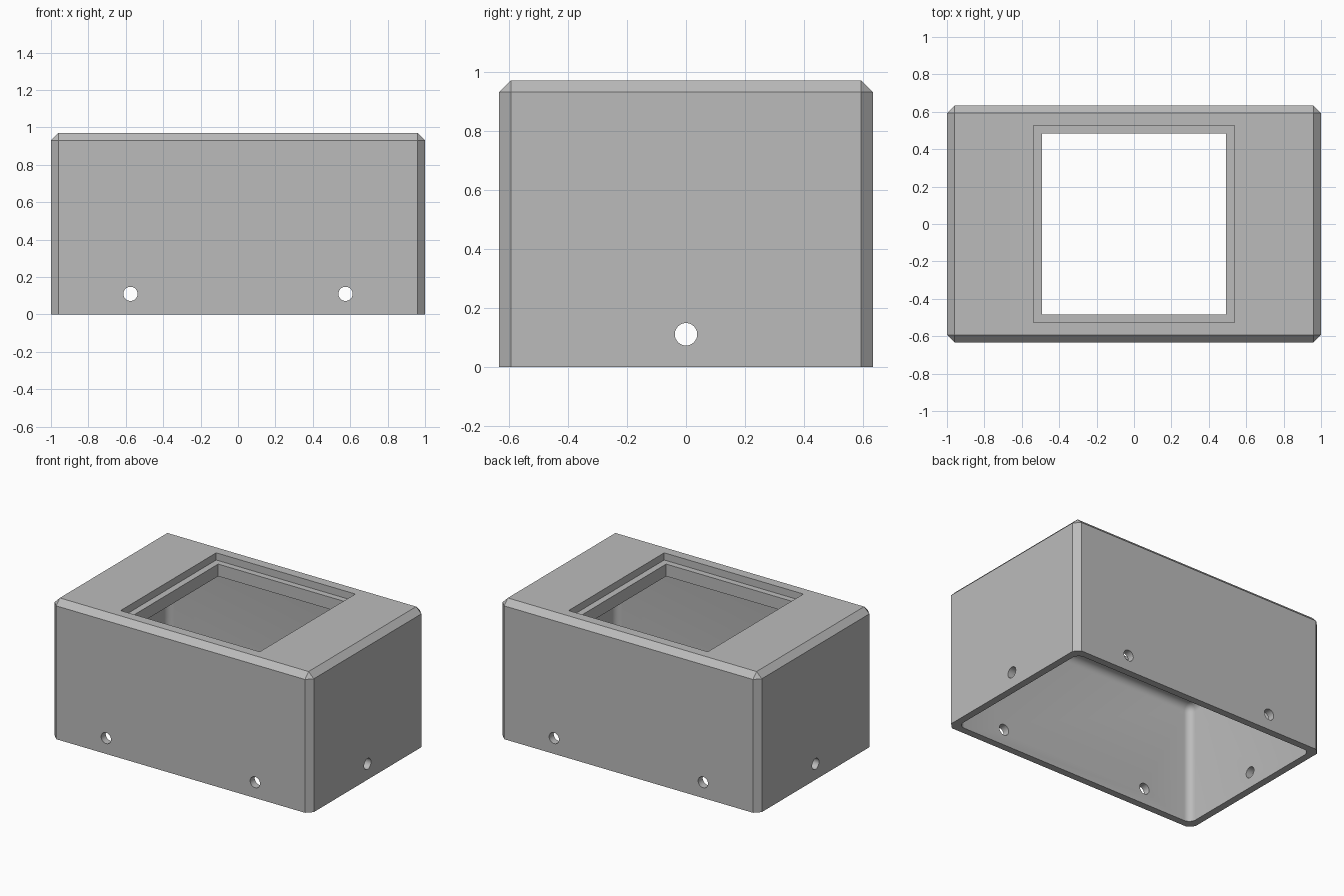
import bpy, bmesh, math
from mathutils import Matrix, Vector

default = bpy.data.objects.get("Cube")
if default:
    bpy.data.objects.remove(default, do_unlink=True)

HALF_X, HALF_Y, HEIGHT = 1.0, 0.633, 0.97
WALL, CEILING, CHAMFER = 0.05, 0.835, 0.04
HOLE_Z, HOLE_R = 0.11, 0.038


def box(name, hx, hy, z0, z1, bevel=0, segments=1):
    """Box with its vertical and top edges optionally bevelled."""
    bm = bmesh.new()
    bmesh.ops.create_cube(bm, size=1)
    bmesh.ops.scale(bm, vec=(2 * hx, 2 * hy, z1 - z0), verts=bm.verts)
    bmesh.ops.translate(bm, vec=(0, 0, (z0 + z1) / 2), verts=bm.verts)
    if bevel:
        edges = [e for e in bm.edges if any(v.co.z > z1 - 0.001 for v in e.verts)]
        bmesh.ops.bevel(bm, geom=edges, offset=bevel, segments=segments,
                        profile=0.5, affect='EDGES')
    return to_object(name, bm)


def rod(name, x, axis, length):
    """Horizontal cylinder used to drill a pair of opposite walls."""
    turn = Vector((0, 0, 1)).rotation_difference(Vector(axis)).to_matrix().to_4x4()
    bm = bmesh.new()
    bmesh.ops.create_cone(bm, cap_ends=True, segments=32, radius1=HOLE_R,
                          radius2=HOLE_R, depth=length,
                          matrix=Matrix.Translation((x, 0, HOLE_Z)) @ turn)
    return to_object(name, bm)


def to_object(name, bm):
    mesh = bpy.data.meshes.new(name)
    bm.to_mesh(mesh)
    bm.free()
    obj = bpy.data.objects.new(name, mesh)
    bpy.context.collection.objects.link(obj)
    return obj


# Chamfered outer shell
case = box("enclosure_case", HALF_X, HALF_Y, 0, HEIGHT, CHAMFER)

# Rounded cavity, window, recessed ledge and screw or cable holes
cutters = [
    box("cavity_cutter", HALF_X - WALL, HALF_Y - WALL, -0.3, CEILING, 0.05, 6),
    box("window_cutter", 0.492, 0.484, 0.6, 1.2),
    box("ledge_cutter", 0.537, 0.527, HEIGHT - 0.05, 1.2),
    rod("side_hole_cutter", 0, (1, 0, 0), 3),
]
for side in (-1, 1):
    cutters.append(rod("wall_hole_cutter", side * 0.575, (0, 1, 0), 2))

bpy.ops.object.select_all(action='DESELECT')
case.select_set(True)
bpy.context.view_layer.objects.active = case
for cutter in cutters:
    cutter.hide_render = True
    mod = case.modifiers.new(cutter.name, 'BOOLEAN')
    mod.operation, mod.solver, mod.object = 'DIFFERENCE', 'EXACT', cutter
    bpy.ops.object.modifier_apply(modifier=mod.name)
    bpy.data.objects.remove(cutter, do_unlink=True)

# Single plain grey finish
grey = bpy.data.materials.new("grey_plastic")
grey.use_nodes = True
colour = (0.5, 0.5, 0.5, 1)
grey.diffuse_color = colour
grey.node_tree.nodes["Principled BSDF"].inputs["Base Color"].default_value = colour
case.data.materials.clear()
case.data.materials.append(grey)
bpy.ops.object.shade_smooth_by_angle(angle=math.radians(30))
